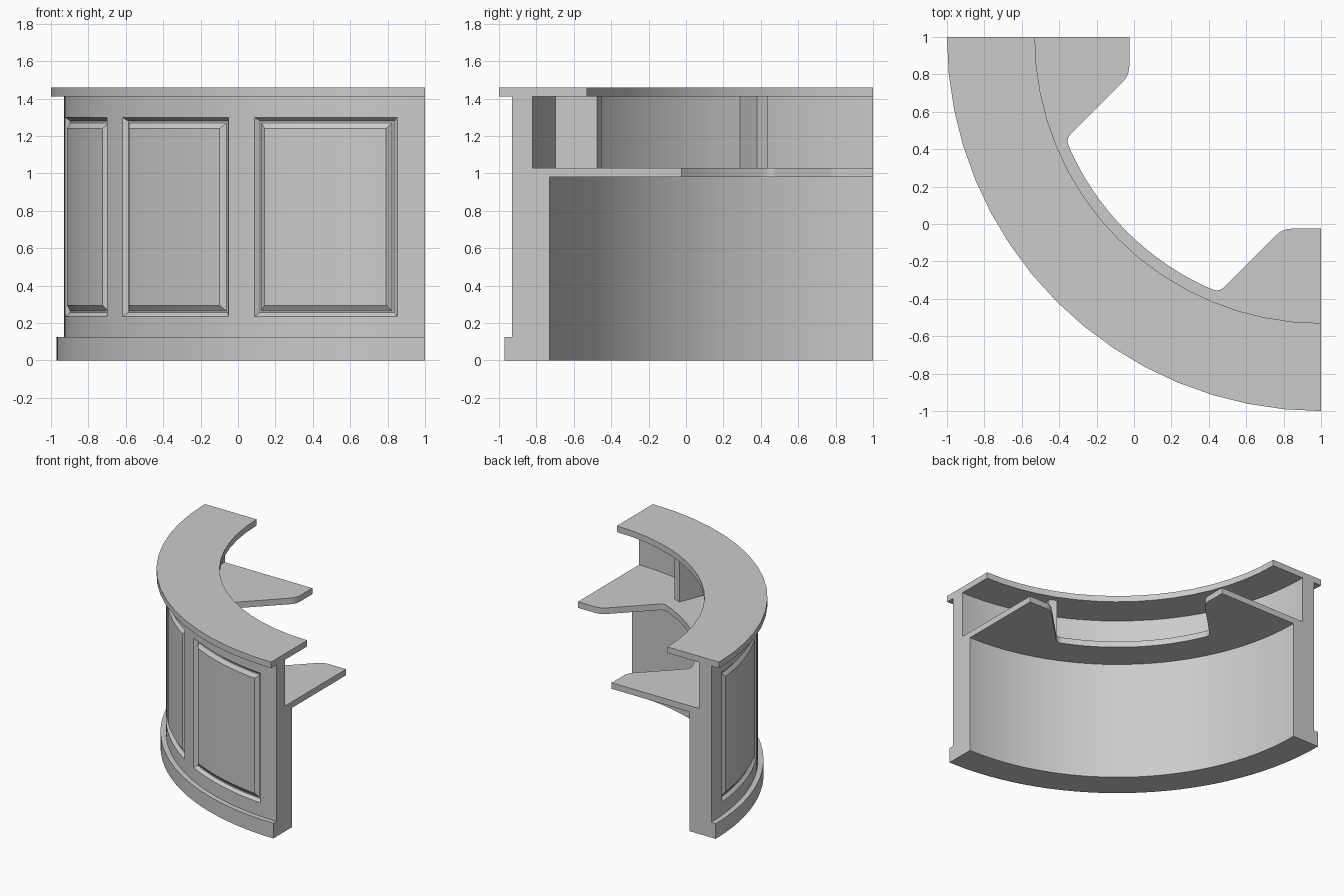
import bpy, bmesh
from math import sin, cos, radians
from mathutils import Vector

if "Cube" in bpy.data.objects:
    bpy.data.objects.remove(bpy.data.objects["Cube"])


def polar(r, deg):
    # point on an arc about the desk's centre of curvature at (1, 1)
    a = radians(deg)
    return Vector((1 - r * sin(a), 1 - r * cos(a)))


def finish(name, bm, smooth=True):
    bmesh.ops.recalc_face_normals(bm, faces=bm.faces)
    mesh = bpy.data.meshes.new(name)
    bm.to_mesh(mesh)
    bm.free()
    ob = bpy.data.objects.new(name, mesh)
    bpy.context.collection.objects.link(ob)
    if smooth:
        bpy.ops.object.select_all(action='DESELECT')
        ob.select_set(True)
        bpy.context.view_layer.objects.active = ob
        bpy.ops.object.shade_smooth_by_angle(angle=radians(30))
    return ob


def sweep(profile, angles):
    # sweep a closed (radius, z) profile along the arc and cap both ends
    bm = bmesh.new()
    rings = [[bm.verts.new((*polar(r, a), z)) for r, z in profile] for a in angles]
    n = len(profile)
    for p, q in zip(rings, rings[1:]):
        for i in range(n):
            j = (i + 1) % n
            bm.faces.new((p[i], p[j], q[j], q[i]))
    bm.faces.new(rings[0])
    bm.faces.new(rings[-1][::-1])
    bmesh.ops.recalc_face_normals(bm, faces=bm.faces)
    return bm


def extrude_outline(points, z0, z1):
    bm = bmesh.new()
    face = bm.faces.new([bm.verts.new((p[0], p[1], z0)) for p in points])
    res = bmesh.ops.extrude_face_region(bm, geom=[face], use_keep_orig=True)
    top = [v for v in res['geom'] if isinstance(v, bmesh.types.BMVert)]
    bmesh.ops.translate(bm, verts=top, vec=(0, 0, z1 - z0))
    return bm


def fillet(prev, corner, nxt, size, steps=5):
    a = corner + (prev - corner).normalized() * size
    b = corner + (nxt - corner).normalized() * size
    ts = [i / steps for i in range(steps + 1)]
    return [a * (1 - t) ** 2 + corner * 2 * t * (1 - t) + b * t * t for t in ts]


# Curved wall with plinth and three raised panels
panels = [(4.4, 28.2), (33.0, 57.0), (61.8, 85.6)]
angles = [0.0, 2.2]
for k, (lo, hi) in enumerate(panels):
    angles += [lo + (hi - lo) * i / 8 for i in range(9)]
    end = panels[k + 1][0] if k < 2 else 90.0
    angles.append((hi + end) / 2)
angles.append(90.0)
P0, P1 = 0.235, 1.30
bm = sweep([(1.97, 0), (1.97, 0.125), (1.93, 0.125), (1.93, P0), (1.93, P1),
            (1.93, 1.41), (1.82, 1.41), (1.82, 0.98), (1.73, 0.98), (1.73, 0)], angles)
steps = len(angles) - 1
regions = []
for lo, hi in panels:
    a, b = polar(1.93, lo), polar(1.93, hi)
    region = []
    for f in bm.faces:
        c = f.calc_center_median()
        on_face = (Vector((1, 1)) - c.xy).length > 1.9 and abs(c.z - (P0 + P1) / 2) < 0.05
        if on_face and b.x < c.x < a.x and len(f.verts) == 4:
            region.append(f)
    regions.append(region)
for region in regions:
    for thick, depth in ((0.02, -0.025), (0.01, 0.0), (0.03, 0.022)):
        bmesh.ops.inset_region(bm, faces=region, thickness=thick, depth=depth,
                               use_boundary=True, use_even_offset=True)
finish("panelled_wall", bm)

# Raised counter top
finish("counter_top", sweep([(2.0, 1.41), (2.0, 1.46), (1.53, 1.46), (1.53, 1.41)],
                            [90 * i / 16 for i in range(17)]))

# Work surface with a wing at each end, mirrored about the diagonal
arc = [polar(1.47, 21.77 + (68.23 - 21.77) * i / 16) for i in range(17)]
end, wing = Vector((1, -0.025)), Vector((0.795, -0.025))
half = [end] + fillet(end, wing, arc[0], 0.05) + fillet(wing, arc[0], arc[1], 0.04)
mirrored = [Vector((p.y, p.x)) for p in reversed(half)]
back = [polar(1.82, a) for a in reversed(angles)]
finish("work_surface", extrude_outline(half + arc[1:-1] + mirrored + back, 0.98, 1.03))

# Two radial dividers between work surface and counter
for label, ang in (("right", 22), ("left", 68)):
    t = (polar(1, ang + 90) - Vector((1, 1))) * 0.032
    inner, outer = polar(1.58, ang), polar(1.83, ang)
    finish("divider_" + label,
           extrude_outline([inner - t, inner + t, outer + t, outer - t], 1.03, 1.41), False)
